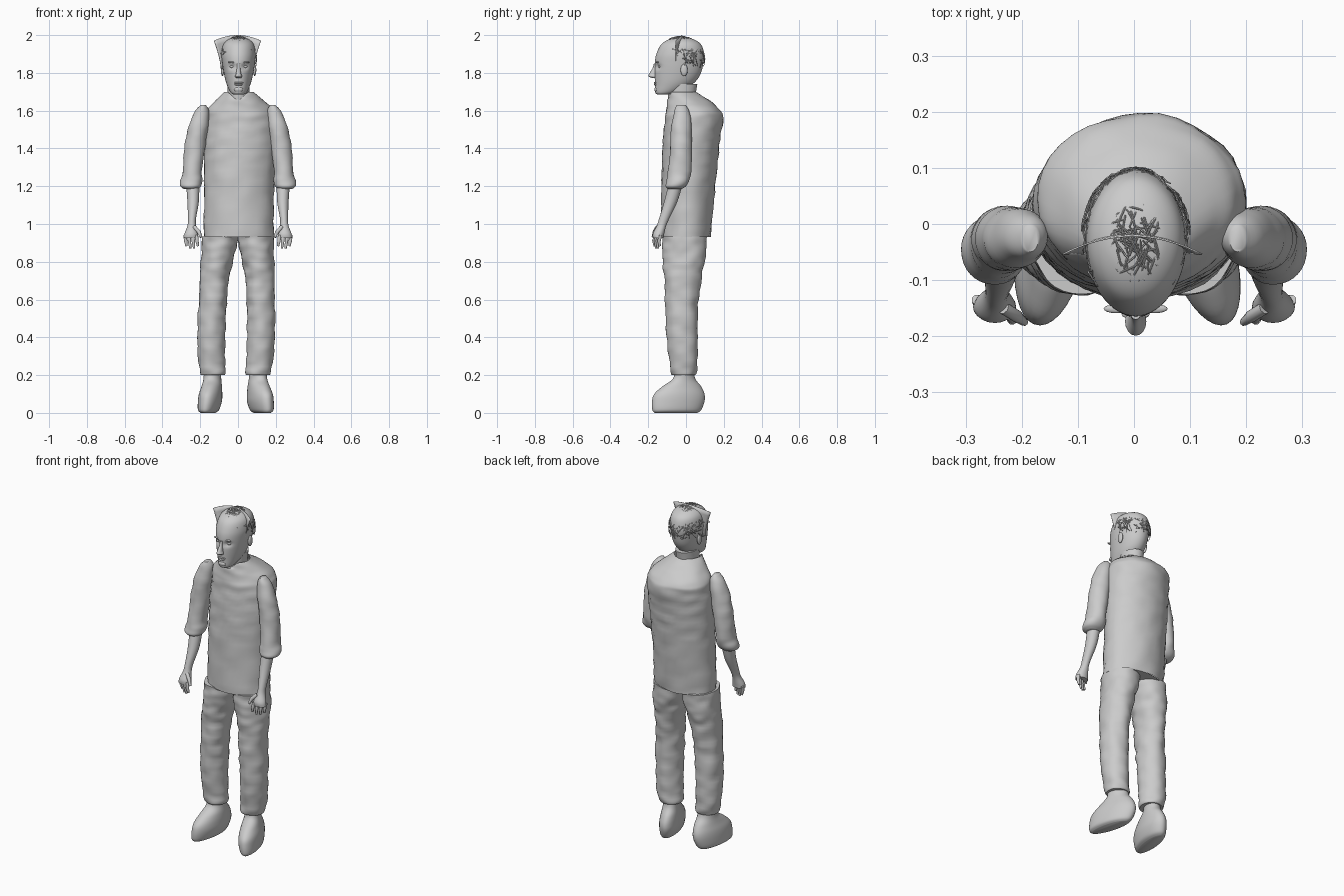
import bpy, bmesh, math, random
from mathutils import Vector, noise

cube = bpy.data.objects.get("Cube")
if cube:
    bpy.data.objects.remove(cube)

grey = bpy.data.materials.new("plain grey")
grey.use_nodes = True
colour = (0.6, 0.6, 0.6, 1)
grey.diffuse_color = colour
grey.node_tree.nodes["Principled BSDF"].inputs["Base Color"].default_value = colour


def finish(name, bm, angle=60):
    bmesh.ops.recalc_face_normals(bm, faces=bm.faces)
    mesh = bpy.data.meshes.new(name)
    bm.to_mesh(mesh)
    bm.free()
    mesh.materials.append(grey)
    obj = bpy.data.objects.new(name, mesh)
    bpy.context.collection.objects.link(obj)
    bpy.ops.object.select_all(action='DESELECT')
    obj.select_set(True)
    bpy.context.view_layer.objects.active = obj
    bpy.ops.object.shade_smooth_by_angle(angle=math.radians(angle))
    return obj


def spline(a, b, c, d, t):
    return 0.5 * (2*b + (c - a)*t + (2*a - 5*b + 4*c - d)*t*t + (3*b - a - 3*c + d)*t**3)


def loft(name, rings, warp=None, folds=0.0, caps=True, steps=5, sides=36):
    """Skin oval rings given as (z, x min, x max, y min, y max)."""
    last = len(rings) - 1
    rows = []
    for i in range(last):
        near = [rings[max(0, min(last, i + k))] for k in (-1, 0, 1, 2)]
        rows += [[spline(*v, s / steps) for v in zip(*near)] for s in range(steps)]
    rows.append(rings[-1])
    bm = bmesh.new()
    loops = []
    for z, x0, x1, y0, y1 in rows:
        loop = []
        for k in range(sides):
            a = math.tau * k / sides
            d = Vector((math.cos(a), math.sin(a), 0))
            p = Vector(((x0 + x1)/2 + d.x*(x1 - x0)/2, (y0 + y1)/2 + d.y*(y1 - y0)/2, z))
            if folds:
                p += d * folds * noise.noise(Vector((p.x*14, p.y*14, p.z*22)))
            loop.append(bm.verts.new(warp(p) if warp else p))
        loops.append(loop)
    for lo, hi in zip(loops, loops[1:]):
        for k in range(sides):
            n = (k + 1) % sides
            bm.faces.new((lo[k], lo[n], hi[n], hi[k]))
    if caps:
        bm.faces.new(loops[0])
        bm.faces.new(loops[-1])
    return finish(name, bm)


def ellipsoid(name, centre, size):
    bm = bmesh.new()
    bmesh.ops.create_uvsphere(bm, u_segments=16, v_segments=10, radius=1)
    for v in bm.verts:
        v.co = Vector(centre) + v.co * Vector(size)
    return finish(name, bm)


def tubes(name, paths, radius, sides=2):
    curve = bpy.data.curves.new(name, 'CURVE')
    curve.dimensions = '3D'
    curve.bevel_depth = radius
    curve.bevel_resolution = sides
    curve.use_fill_caps = True
    for path in paths:
        s = curve.splines.new('POLY')
        s.points.add(len(path) - 1)
        for i, p in enumerate(path):
            s.points[i].co = (*p, 1)
            s.points[i].radius = 0.65 if i == len(path) - 1 else 1
        s.use_smooth = True
    curve.materials.append(grey)
    obj = bpy.data.objects.new(name, curve)
    bpy.context.collection.objects.link(obj)


# Shirt body, with a notch at the front of the collar
def collar(p):
    if p.z > 1.66 and p.y < 0:
        p.z -= 0.05 * max(0, 1 - abs(p.x) / 0.055) * (p.z - 1.66) / 0.04
    return p


loft("shirt", [(.93, -.18, .19, -.135, .13), (1.2, -.18, .19, -.13, .155),
               (1.4, -.18, .2, -.125, .175), (1.55, -.175, .2, -.112, .195),
               (1.6, -.168, .185, -.105, .185), (1.65, -.125, .14, -.1, .13),
               (1.7, -.07, .078, -.095, .05)], collar, folds=.007, caps=False, steps=8)
loft("shirt_hem", [(.93, -.18, .19, -.135, .13), (.935, -.17, .18, -.125, .12)], steps=1)

# Arms and legs, mirrored from the left side
for side, label in ((1, "left"), (-1, "right")):
    def mirror(p):
        return Vector((p.x * side, p.y, p.z))

    def stance(p):
        spread = 0.035 * (1 - p.z / .95) if side < 0 else 0
        return mirror(p + Vector((spread, 0, 0)))

    def turn_out(p):
        p.x -= (0.25 if side > 0 else 0.12) * (p.y + .02)
        return stance(p)

    loft(label + "_sleeve", [(1.63, .17, .2, -.05, -.005), (1.59, .152, .232, -.065, .02),
         (1.5, .16, .265, -.08, .03), (1.4, .175, .283, -.085, .033),
         (1.28, .19, .293, -.095, .025), (1.23, .188, .304, -.105, .02),
         (1.2, .195, .303, -.11, .002), (1.185, .215, .285, -.095, -.02)], mirror, folds=.005)
    loft(label + "_forearm", [(1.22, .205, .275, -.09, -.015), (1.12, .207, .268, -.115, -.045),
         (1.03, .222, .265, -.142, -.088), (.99, .222, .268, -.155, -.105),
         (.95, .212, .283, -.175, -.115), (.925, .21, .287, -.175, -.12)], mirror, sides=20)
    fingers = []
    for i in range(4):
        x, y = .22 + .02*i, -.162 + .009*i
        drop = .055 if i in (1, 2) else .042
        fingers.append([mirror(Vector(p)) for p in (
            (x, y, .94), (x - .003, y - .008, .91), (x - .008, y - .004, .925 - drop))])
    tubes(label + "_fingers", fingers, .0095)
    tubes(label + "_thumb", [[mirror(Vector(p)) for p in (
        (.232, -.15, .985), (.208, -.165, .96), (.195, -.175, .93))]], .011)

    loft(label + "_trouser_leg", [(.2, .045, .172, -.075, .052), (.23, .042, .178, -.085, .06),
         (.4, .046, .195, -.1, .06), (.6, .045, .195, -.112, .065),
         (.75, .032, .195, -.117, .09), (.85, .01, .192, -.122, .108),
         (.935, -.004, .188, -.125, .115)], stance, folds=.009, steps=8)
    loft(label + "_shoe", [(0, .085, .155, -.165, .06), (.015, .065, .172, -.178, .08),
         (.06, .052, .175, -.18, .098), (.1, .052, .172, -.168, .098),
         (.14, .056, .162, -.125, .08), (.18, .062, .155, -.07, .05),
         (.23, .065, .155, -.06, .04)], turn_out)


# Head, with the eye sockets pressed in
def sockets(p):
    if p.y < -.08:
        for x in (-.03, .036):
            d = ((p.x - x) / .018)**2 + ((p.z - 1.833) / .014)**2
            p.y += .014 * math.exp(-d)
    return p


loft("neck", [(1.62, -.06, .065, -.09, .06), (1.67, -.055, .06, -.095, .05),
              (1.74, -.056, .062, -.095, .06)])
loft("head", [(1.685, -.022, .028, -.15, -.1), (1.697, -.04, .046, -.163, -.04),
              (1.74, -.06, .066, -.164, .035), (1.79, -.073, .079, -.166, .075),
              (1.85, -.083, .089, -.165, .092), (1.9, -.087, .093, -.157, .096),
              (1.95, -.078, .084, -.132, .08), (1.978, -.05, .056, -.09, .04),
              (1.988, -.01, .016, -.045, -.005)], sockets, steps=8, sides=56)
loft("nose", [(1.772, -.01, .016, -.178, -.15), (1.782, -.016, .022, -.198, -.15),
              (1.795, -.011, .017, -.195, -.15), (1.825, -.006, .012, -.177, -.15),
              (1.85, -.006, .012, -.17, -.15)], sides=16)
ellipsoid("upper_lip", (.003, -.161, 1.748), (.025, .009, .005))
ellipsoid("lower_lip", (.003, -.16, 1.738), (.021, .009, .006))
ellipsoid("chin", (.003, -.155, 1.712), (.024, .013, .015))
for label, s in (("left", 1), ("right", -1)):
    ellipsoid(label + "_eye", (.003 + .033*s, -.139, 1.833), (.014, .008, .007))
    ellipsoid(label + "_brow", (.003 + .034*s, -.151, 1.856), (.023, .008, .005))
    ellipsoid(label + "_ear", (.003 + .085*s, -.01, 1.815), (.009, .019, .032))

# Curved hair panel standing across the crown
bm = bmesh.new()
rows = []
for j in range(7):
    t = j / 6
    half = .088 + .037 * t**1.5
    row = []
    for i in range(21):
        u = i / 10 - 1
        z = 1.82 + .18*t - .03*t*u*u
        row.append(bm.verts.new((-.003 + half*u, .005 - .058*u*u - .025*t*(1 - u*u), z)))
    rows.append(row)
for lo, hi in zip(rows, rows[1:]):
    for i in range(20):
        bm.faces.new((lo[i], lo[i + 1], hi[i + 1], hi[i]))
panel = finish("hair_panel", bm)
panel.modifiers.new("thickness", 'SOLIDIFY').thickness = .003

# Loose strands lying over the scalp
random.seed(4)
strands = []
while len(strands) < 260:
    d = Vector((random.gauss(0, 1), random.gauss(0, 1), random.gauss(.3, 1))).normalized()
    if d.z < -.25 or (d.y < .1 and d.z < .3):
        continue
    run = d.cross(Vector((random.gauss(0, 1), random.gauss(0, 1), random.gauss(0, 1)))).normalized()
    path = []
    for k in range(5):
        q = (d + run * (k - 2) * .1).normalized() * random.uniform(.99, 1.02)
        path.append((.003 + q.x*.097, -.027 + q.y*.126, 1.873 + q.z*.12))
    strands.append(path)
tubes("hair_strands", strands, .0016, sides=0)
